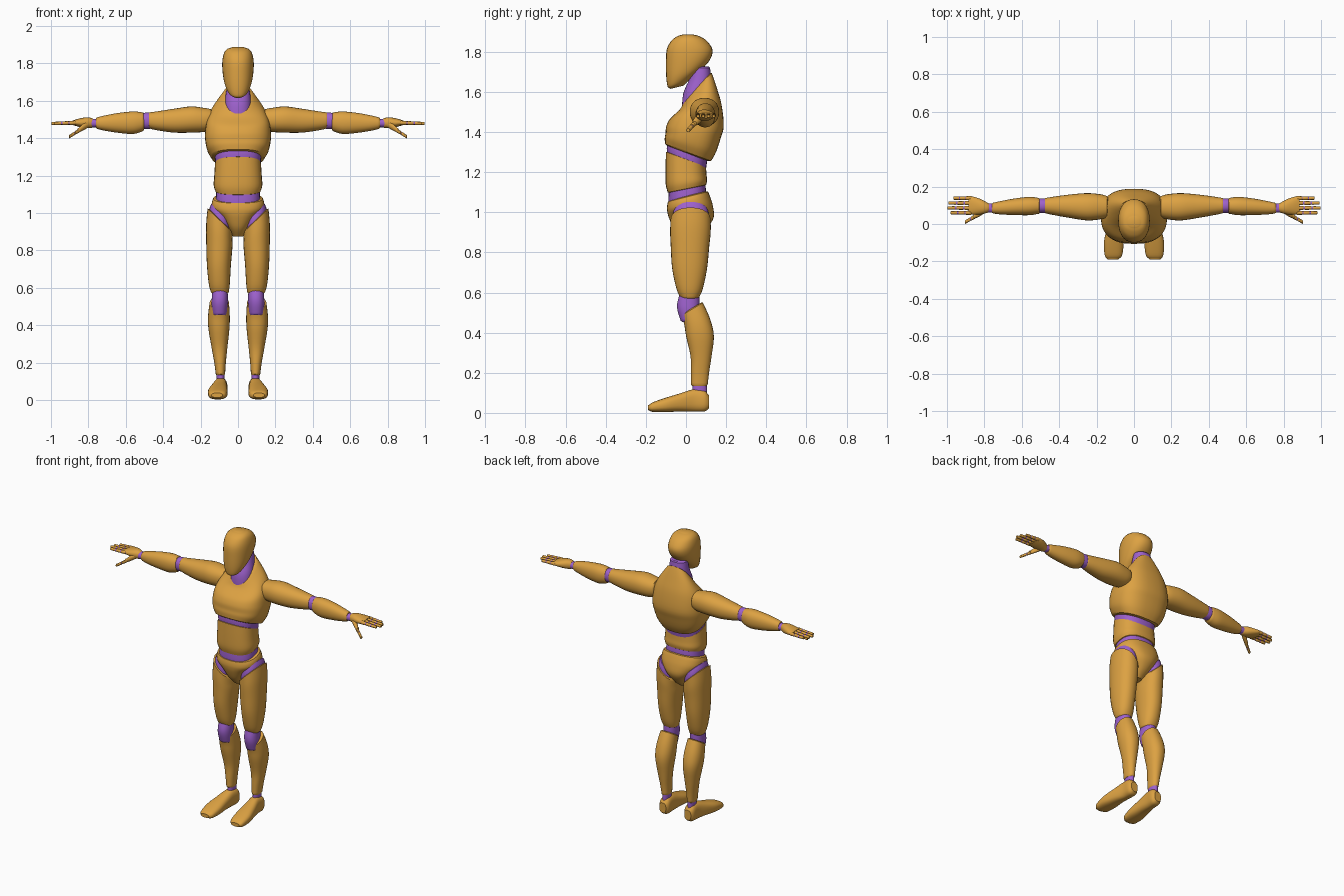
import bpy, bmesh, math


def material(name, color):
    m = bpy.data.materials.new(name)
    m.diffuse_color = (*color, 1)
    return m


WOOD = material("warm_wood", (0.72, 0.36, 0.055))
JOINT = material("purple_joint", (0.34, 0.12, 0.61))


def smooth_rings(rings, steps):
    """Catmull-Rom interpolation between the key rings."""
    rings = [tuple(r) + (0,) * (7 - len(r)) for r in rings]
    out = []
    for i in range(len(rings) - 1):
        p0, p1 = rings[max(i - 1, 0)], rings[i]
        p2, p3 = rings[i + 1], rings[min(i + 2, len(rings) - 1)]
        for k in range(steps):
            t = k / steps
            out.append(tuple(
                0.5 * (2 * b + (c - a) * t + (2 * a - 5 * b + 4 * c - d) * t * t
                       + (3 * b - a - 3 * c + d) * t ** 3)
                for a, b, c, d in zip(p0, p1, p2, p3)))
    return out + [rings[-1]]


def loft(name, mat, axis, rings, mirror=False, power=2.2, lip=0.006, sides=28, steps=4):
    """Ring: position on axis, centre a, centre b, radius a, radius b, tilt a, tilt b."""
    rows = smooth_rings(rings, steps)
    if lip:  # rounded rims at both ends
        d = lip if rows[-1][0] > rows[0][0] else -lip

        def rim(r, shift):
            return (r[0] + shift, r[1], r[2], r[3] * 0.86, r[4] * 0.86, r[5], r[6])
        rows = [rim(rows[0], -d)] + rows + [rim(rows[-1], d)]
    bm = bmesh.new()
    loops = []
    for t, ca, cb, ra, rb, ta, tb in rows:
        loop = []
        for i in range(sides):
            w = 2 * math.pi * i / sides
            c, s = math.cos(w), math.sin(w)
            a = ra * math.copysign(abs(c) ** (2 / power), c)
            b = rb * math.copysign(abs(s) ** (2 / power), s)
            h = t + ta * a + tb * b
            co = {"x": (h, ca + a, cb + b), "y": (ca + a, h, cb + b),
                  "z": (ca + a, cb + b, h)}[axis]
            loop.append(bm.verts.new(co))
        loops.append(loop)
    for lo, hi in zip(loops, loops[1:]):
        for i in range(sides):
            j = (i + 1) % sides
            bm.faces.new((lo[i], lo[j], hi[j], hi[i]))
    bm.faces.new(loops[0][::-1])
    bm.faces.new(loops[-1])
    bmesh.ops.recalc_face_normals(bm, faces=bm.faces)
    me = bpy.data.meshes.new(name)
    bm.to_mesh(me)
    bm.free()
    ob = bpy.data.objects.new(name, me)
    bpy.context.collection.objects.link(ob)
    me.materials.append(mat)
    bpy.ops.object.select_all(action='DESELECT')
    ob.select_set(True)
    bpy.context.view_layer.objects.active = ob
    bpy.ops.object.shade_smooth_by_angle(angle=math.radians(40))
    if mirror:
        ob.modifiers.new("mirror", 'MIRROR')
    return ob


# Head and neck
loft("head", WOOD, "z", [
    (1.625, 0, -.045, .028, .035, 0, .25), (1.645, 0, -.035, .05, .056, 0, .35),
    (1.69, 0, -.01, .071, .088, 0, .25), (1.75, 0, .01, .082, .11, 0, .1),
    (1.81, 0, .018, .084, .114), (1.855, 0, .015, .075, .088),
    (1.877, 0, .012, .058, .055), (1.885, 0, .01, .035, .03)], lip=.002)
loft("neck", JOINT, "z", [
    (1.50, 0, .045, .072, .066), (1.59, 0, .052, .07, .066),
    (1.66, 0, .07, .062, .055), (1.72, 0, .075, .055, .045)])

# Torso
loft("chest", WOOD, "z", [
    (1.298, 0, .01, .14, .115, 0, -.37), (1.335, 0, .022, .163, .128, 0, -.27),
    (1.38, 0, .035, .174, .137, 0, -.1), (1.43, 0, .045, .176, .143),
    (1.50, 0, .05, .165, .128, 0, .25), (1.56, 0, .06, .132, .096, 0, .55),
    (1.615, 0, .055, .076, .073, 0, 1.1)], power=2.6, sides=40)
loft("upper_belly_joint", JOINT, "z", [
    (1.23, 0, .002, .117, .094, 0, -.37), (1.28, 0, .004, .123, .1, 0, -.37),
    (1.315, 0, .008, .123, .1, 0, -.37)], power=2.5)
loft("abdomen", WOOD, "z", [
    (1.118, 0, .005, .121, .096, 0, .2), (1.15, 0, .002, .13, .103, 0, .1),
    (1.20, 0, 0, .127, .102, 0, -.1), (1.264, 0, 0, .123, .1, 0, -.37)], power=2.5)
loft("waist_joint", JOINT, "z", [
    (1.04, 0, .008, .115, .09, 0, .25), (1.08, 0, .006, .118, .094, 0, .25),
    (1.13, 0, .005, .115, .09, 0, .2)], power=2.5)
loft("pelvis", WOOD, "z", [
    (1.078, 0, .01, .132, .1, 0, .25), (1.055, 0, .013, .14, .107, 0, .22),
    (1.02, 0, .02, .136, .114, 0, .1), (.975, 0, .026, .098, .112),
    (.92, 0, .022, .056, .084), (.88, 0, .018, .03, .045)], power=2.4, sides=36)

# Legs
loft("hip_joint", JOINT, "z", [
    (.88, .1, .022, .06, .085, .9, 0), (.96, .096, .024, .058, .092, .95, 0),
    (1.0, .088, .024, .054, .086, .95, 0)], True)
loft("thigh", WOOD, "z", [
    (.575, .097, .018, .047, .047), (.62, .1, .018, .056, .066),
    (.72, .102, .018, .064, .087), (.83, .1, .02, .07, .096, .2, 0),
    (.90, .1, .022, .07, .101, .6, 0), (.96, .096, .023, .067, .1, .95, 0)], True)
loft("knee_joint", JOINT, "z", [
    (.46, .098, .018, .038, .045), (.51, .098, .012, .043, .054),
    (.55, .097, .012, .043, .055), (.60, .097, .018, .04, .047)], True)
loft("shin", WOOD, "z", [
    (.14, .094, .067, .025, .041), (.20, .096, .07, .031, .045),
    (.28, .099, .075, .042, .052), (.38, .102, .07, .056, .069),
    (.45, .102, .057, .058, .065, 0, .2), (.518, .1, .032, .052, .052, 0, .6)], True)
loft("ankle_joint", JOINT, "z", [
    (.09, .093, .068, .021, .036), (.15, .093, .068, .021, .036)], True)
loft("foot", WOOD, "y", [
    (-.184, .112, .026, .034, .014), (-.165, .11, .029, .047, .024),
    (-.10, .108, .04, .053, .036), (-.03, .102, .052, .045, .045),
    (.04, .094, .062, .036, .056), (.09, .092, .06, .036, .053),
    (.109, .092, .055, .028, .038)], True, power=2.6)

# Arms
loft("upper_arm", WOOD, "x", [
    (.145, .092, 1.50, .058, .056), (.18, .092, 1.498, .067, .064),
    (.25, .092, 1.50, .073, .07), (.34, .095, 1.494, .063, .064),
    (.43, .097, 1.493, .049, .051), (.474, .098, 1.495, .041, .043)], True)
loft("elbow_joint", JOINT, "x", [
    (.45, .098, 1.493, .036, .04), (.49, .098, 1.493, .039, .044),
    (.53, .098, 1.49, .036, .04)], True)
loft("forearm", WOOD, "x", [
    (.508, .097, 1.488, .042, .05), (.56, .096, 1.483, .049, .06),
    (.64, .092, 1.482, .044, .053), (.71, .087, 1.481, .036, .041),
    (.752, .085, 1.481, .029, .031)], True)
loft("wrist_joint", JOINT, "x", [
    (.74, .085, 1.481, .025, .023), (.79, .086, 1.481, .025, .022)], True)
loft("palm", WOOD, "x", [
    (.782, .087, 1.482, .026, .026), (.81, .091, 1.483, .038, .029),
    (.85, .097, 1.483, .047, .022), (.878, .1, 1.483, .048, .014)], True)


def digit(name, start, end, radius, segments):
    """Thin joint rod with slightly wider wooden segments along it."""
    def ring(f, r):
        p = [a + (b - a) * f for a, b in zip(start, end)]
        return (*p, r, r)
    loft(name + "_joints", JOINT, "x", [ring(0, radius * .8), ring(.95, radius * .7)],
         True, sides=10, steps=1, lip=.001)
    for i in range(segments):
        f0, f1 = (i + .12) / segments, (i + .88 + .12 * (i == segments - 1)) / segments
        taper = 1 - .1 * i
        loft(f"{name}_segment_{i + 1}", WOOD, "x",
             [ring(f0, radius * taper), ring(f1 - .02, radius * taper * .92)],
             True, sides=10, steps=1, lip=.003)


# Fingers and thumb
for fname, y, tip in (("index", .06, .98), ("middle", .086, .997),
                      ("ring", .112, .99), ("little", .138, .965)):
    digit(fname + "_finger", (.868, y, 1.483), (tip, y, 1.479), .0115, 3)
loft("thumb_base", WOOD, "x", [
    (.80, .075, 1.475, .018, .018), (.83, .055, 1.458, .017, .018),
    (.852, .041, 1.442, .012, .013)], True, sides=14)
digit("thumb", (.845, .043, 1.444), (.903, .01, 1.408), .0115, 2)
